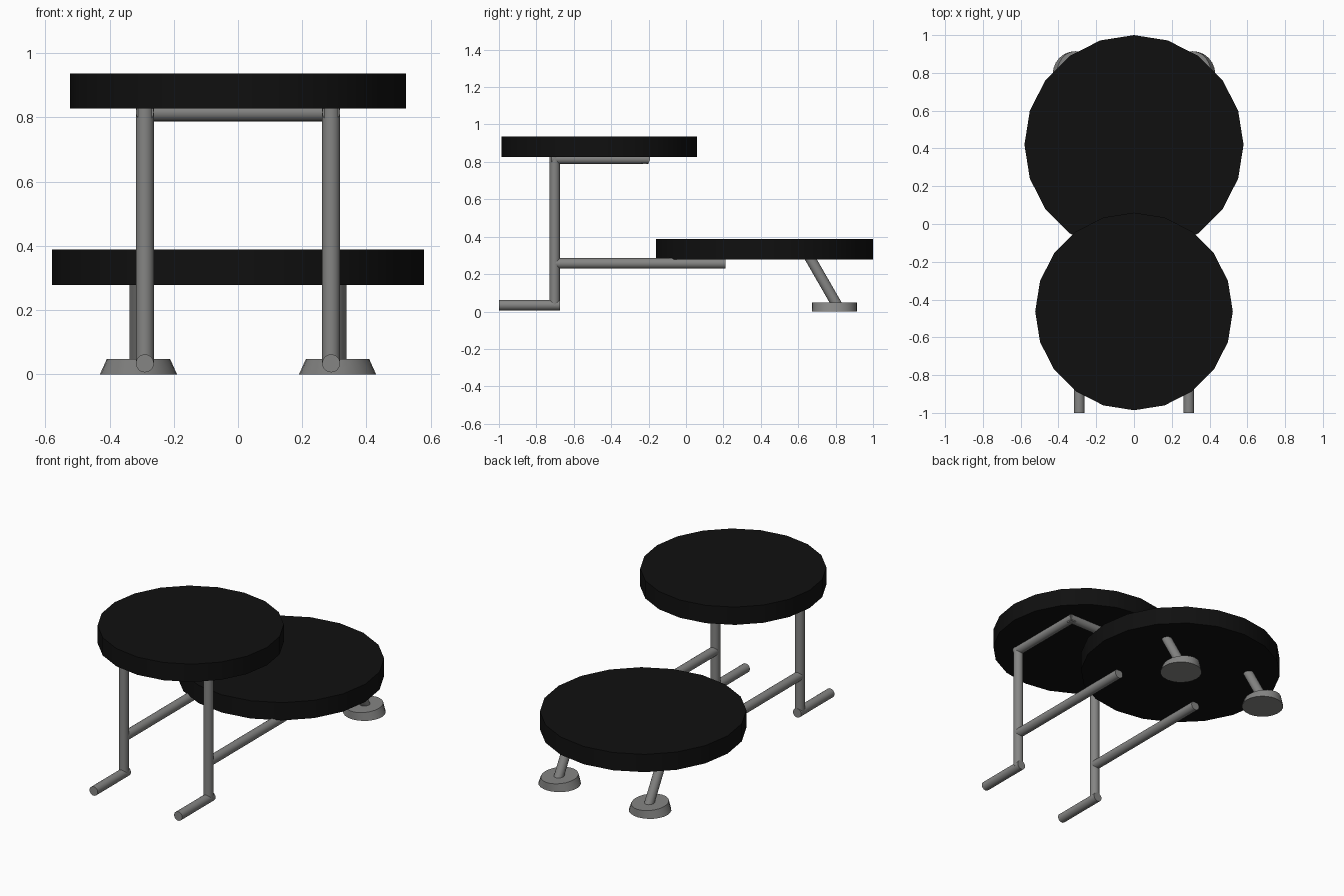
import bpy
import math
from mathutils import Vector

if "Cube" in bpy.data.objects:
    bpy.data.objects.remove(bpy.data.objects["Cube"])


def material(name, rgb):
    m = bpy.data.materials.new(name)
    m.diffuse_color = (*rgb, 1.0)
    m.use_nodes = True
    m.node_tree.nodes["Principled BSDF"].inputs["Base Color"].default_value = m.diffuse_color
    return m


BLACK = material("black_top", (0.005, 0.005, 0.005))
GREY = material("grey_metal", (0.235, 0.235, 0.23))
R = 0.028  # tube radius


def finish(name, mat):
    ob = bpy.context.object
    ob.name = name
    ob.data.materials.append(mat)
    bpy.ops.object.shade_smooth_by_angle(angle=math.radians(30))
    return ob


def tube(name, a, b):
    a, b = Vector(a), Vector(b)
    d = b - a
    bpy.ops.mesh.primitive_cylinder_add(vertices=24, radius=R, depth=d.length,
                                        location=(a + b) / 2,
                                        rotation=d.to_track_quat('Z', 'Y').to_euler())
    return finish(name, GREY)


def disc(name, y, radius, z0, z1):
    # 20-sided slab
    bpy.ops.mesh.primitive_cylinder_add(vertices=20, radius=radius, depth=z1 - z0,
                                        location=(0, y, (z0 + z1) / 2))
    return finish(name, BLACK)


# Round tops
disc("upper_top", -0.463, 0.523, 0.827, 0.937)
disc("lower_top", 0.42, 0.58, 0.278, 0.388)

# Bar joining the two upper supports
tube("upper_cross_bar", (-0.31, -0.22, 0.816), (0.31, -0.22, 0.816))

for side, s in (("left", -1), ("right", 1)):
    x = 0.29 * s
    # Front frame
    tube(side + "_front_foot", (x, -1.0, 0.034), (x, -0.674, 0.034))
    tube(side + "_front_leg", (x, -0.702, 0.03), (x, -0.702, 0.83))
    tube(side + "_upper_support", (x, -0.72, 0.816), (x, -0.2, 0.816))
    tube(side + "_lower_rail", (x, -0.702, 0.257), (x, 0.21, 0.257))

    # Slanted rear leg
    xr = 0.31 * s
    tube(side + "_rear_leg", (xr, 0.816, 0.02), (xr, 0.655, 0.3))

    # Rear foot pad, narrowed sideways towards its top
    bpy.ops.mesh.primitive_cylinder_add(vertices=24, radius=0.12, depth=0.048,
                                        location=(xr, 0.795, 0.024))
    pad = finish(side + "_rear_foot", GREY)
    for v in pad.data.vertices:
        if v.co.z > 0:
            v.co.x *= 0.82
